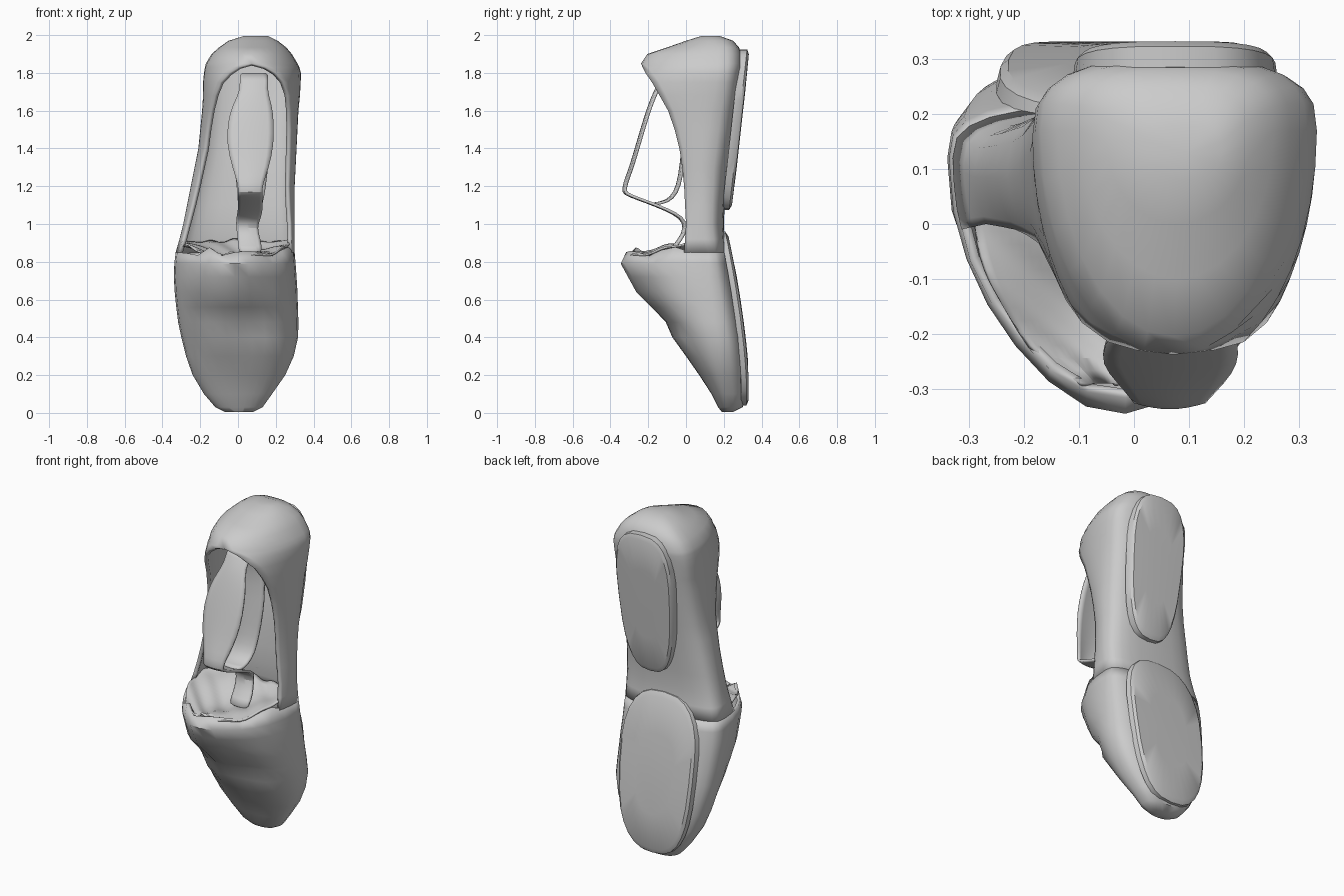
import bpy, bmesh, math
from math import sin, cos, pi

if "Cube" in bpy.data.objects:
    bpy.data.objects.remove(bpy.data.objects["Cube"])


def make(name, verts, faces, thick=0, subsurf=0, angle=50):
    me = bpy.data.meshes.new(name)
    me.from_pydata(verts, [], faces)
    bm = bmesh.new()
    bm.from_mesh(me)
    # weld closed seams
    bmesh.ops.remove_doubles(bm, verts=bm.verts, dist=1e-4)
    bmesh.ops.recalc_face_normals(bm, faces=bm.faces)
    bm.to_mesh(me)
    bm.free()
    ob = bpy.data.objects.new(name, me)
    bpy.context.collection.objects.link(ob)
    if subsurf:
        m = ob.modifiers.new("smooth", "SUBSURF")
        m.levels = m.render_levels = subsurf
    if thick:
        m = ob.modifiers.new("thickness", "SOLIDIFY")
        m.thickness, m.offset = thick, -1
    bpy.ops.object.select_all(action='DESELECT')
    ob.select_set(True)
    bpy.context.view_layer.objects.active = ob
    bpy.ops.object.shade_smooth_by_angle(angle=math.radians(angle))
    return ob


def grid_faces(rows, cols):
    return [(r * cols + c, r * cols + c + 1, (r + 1) * cols + c + 1, (r + 1) * cols + c)
            for r in range(rows - 1) for c in range(cols - 1)]


def spow(v, p):
    return math.copysign(abs(v) ** p, v)


def section(z, xl, xr, yb, yw, yf, gap=0.0, nf=7, nb=12):
    """Horizontal slice: front-left edge, round the back, to front-right edge."""
    cx, w = (xl + xr) / 2, (xr - xl) / 2
    amax = math.acos(gap)
    front = []
    for i in range(nf):
        a = amax * (1 - i / nf)
        front.append((w * cos(a), yw + (yf - yw) * sin(a) / sin(amax)))
    pts = [(cx - x, y, z) for x, y in front]
    for i in range(nb + 1):
        a = pi * i / nb
        pts.append((cx - w * spow(cos(a), 0.7),
                    yw + (yb - yw) * max(sin(a), 0) ** 0.7, z))
    return pts + [(cx + x, y, z) for x, y in reversed(front)]


def shell(name, stations, thick, cap, crumple=0.0):
    rings = [section(*s) for s in stations]
    n = len(rings[0])
    verts = []
    for r, ring in enumerate(rings):
        for x, y, z in ring:
            if crumple and y < 0 and z > 0.35:
                y += crumple * sin(9 * x + 14 * z) * sin(17 * z - 6 * x)
                if r == len(rings) - 1:      # ragged rim
                    z += .018 * sin(31 * x) + .012 * cos(47 * x)
            verts.append((x, y, z))
    faces = grid_faces(len(rings), n)
    r = cap % len(rings)
    verts.append(tuple(sum(p[k] for p in rings[r]) / n for k in range(3)))
    faces += [(r * n + i, r * n + i + 1, len(verts) - 1) for i in range(n - 1)]
    return make(name, verts, faces, thick)


# toe box with the bulging vamp: z, left, right, back, widest y, front
shell("toe_box", [
    (0.005, -.07, .08, .25, .22, .19), (.03, -.12, .13, .30, .22, .17),
    (.10, -.18, .18, .315, .21, .135), (.20, -.24, .25, .315, .19, .07),
    (.30, -.275, .295, .31, .18, .0), (.40, -.30, .318, .30, .17, -.06),
    (.48, -.317, .32, .29, .15, -.11), (.56, -.327, .317, .275, .14, -.18),
    (.64, -.335, .315, .26, .13, -.25), (.72, -.34, .31, .245, .12, -.31),
    (.79, -.337, .305, .23, .12, -.325), (.85, -.33, .30, .215, .12, -.30)],
    .018, 0, crumple=0.025)

# open sides and closed heel cup
shell("upper_and_heel", [
    (.85, -.33, .30, .215, .12, -.01, .95), (.92, -.31, .30, .205, .11, -.005, .94),
    (1.0, -.29, .30, .20, .10, -.0, .93), (1.1, -.27, .30, .205, .10, -.005, .9),
    (1.2, -.25, .30, .215, .10, -.01, .88), (1.3, -.23, .305, .225, .10, -.02, .87),
    (1.4, -.21, .31, .24, .11, -.035, .86), (1.5, -.20, .315, .255, .12, -.06, .85),
    (1.6, -.19, .32, .27, .13, -.095, .82), (1.68, -.185, .328, .28, .15, -.14, .76),
    (1.75, -.185, .332, .29, .16, -.18, .65), (1.80, -.18, .333, .295, .17, -.215, .48),
    (1.83, -.175, .325, .30, .17, -.23, .28), (1.85, -.17, .315, .30, .17, -.238, 0),
    (1.90, -.14, .285, .295, .17, -.205), (1.935, -.10, .255, .28, .17, -.10),
    (1.97, -.05, .21, .25, .15, .0), (1.995, .03, .16, .18, .13, .08)], .022, -1)


# sole pads: rounded plates following the back of the shoe
def pad(name, cx, cz, w_bot, w_top, h, back, depth, power, lean=0):
    n, verts, faces = 28, [], []
    levels = ((1.03, depth), (1.0, .012), (.94, 0), (.5, -.003))
    for scale, inset in levels:
        for i in range(n):
            a = 2 * pi * i / n
            sz, sx = spow(sin(a), power), spow(cos(a), power)
            w = w_bot + (w_top - w_bot) * (sz + 1) / 2
            z = cz + h * sz * min(scale, 1)
            verts.append((cx + lean * sz + w * sx * scale, back(z) - inset, z))
    for r in range(len(levels) - 1):
        for i in range(n):
            j = (i + 1) % n
            faces.append((r * n + i, r * n + j, (r + 1) * n + j, (r + 1) * n + i))
    faces += [tuple(range(n)), tuple(range((len(levels) - 1) * n, len(levels) * n))]
    make(name, verts, faces, angle=35)


pad("toe_sole", 0.0, .50, .225, .26, .46,
    lambda z: .332 - .11 * max(0, (z - .15) / .8) ** 1.5, .04, .74)
pad("heel_sole", .075, 1.50, .155, .20, .425,
    lambda z: .24 + .095 * (z - 1.07) / .85, .05, .68)

# crumpled lining closing the top of the vamp
N, M, verts = 19, 11, []
for r in range(M):
    t = r / (M - 1)
    y = -.29 + .46 * t
    for c in range(N):
        u = 2 * c / (N - 1) - 1
        half = .29 * math.sqrt(max(.08, 1 - max(0, (.10 - y) / .41) ** 2))
        half = min(half, .29 - 1.2 * max(0, y - .10))
        z = .845 + .06 * t - .04 * sin(pi * t) * (1 - u * u) + .02 * u * u * t
        z += .022 * sin(7 * u + 5 * t) * sin(11 * t + 3 * u)
        verts.append((-.01 + u * half, y, z))
make("crumpled_lining", verts, grid_faces(M, N), thick=.01, subsurf=1)


# ribbon along a path of (y, z, left, right)
def ribbon(name, path):
    verts = []
    for y, z, l, r in path:
        for k in range(5):
            u = k / 4
            verts.append((l + (r - l) * u, y - .012 * (1 - (2 * u - 1) ** 2), z))
    make(name, verts, grid_faces(len(path), 5), thick=.014, subsurf=1)


ribbon("front_strap", [
    (-.10, 1.80, .0, .17), (-.155, 1.72, .02, .15), (-.19, 1.63, -.03, .18),
    (-.22, 1.54, -.055, .19), (-.255, 1.42, -.06, .19), (-.29, 1.30, -.03, .165),
    (-.325, 1.21, .0, .13), (-.33, 1.165, .0, .13), (-.30, 1.145, .0, .13),
    (-.20, 1.11, .0, .13), (-.10, 1.07, .0, .13), (-.02, 1.03, -.01, .12),
    (.0, .98, -.01, .10), (-.03, .92, .0, .12), (-.09, .85, .0, .13)])
ribbon("back_strap", [
    (-.16, 1.10, .0, .13), (-.09, 1.11, .0, .13), (-.04, 1.16, .0, .14),
    (-.015, 1.25, -.01, .15), (.0, 1.40, -.03, .17), (.02, 1.55, -.03, .17),
    (.02, 1.70, .02, .15), (-.02, 1.80, .02, .15)])
